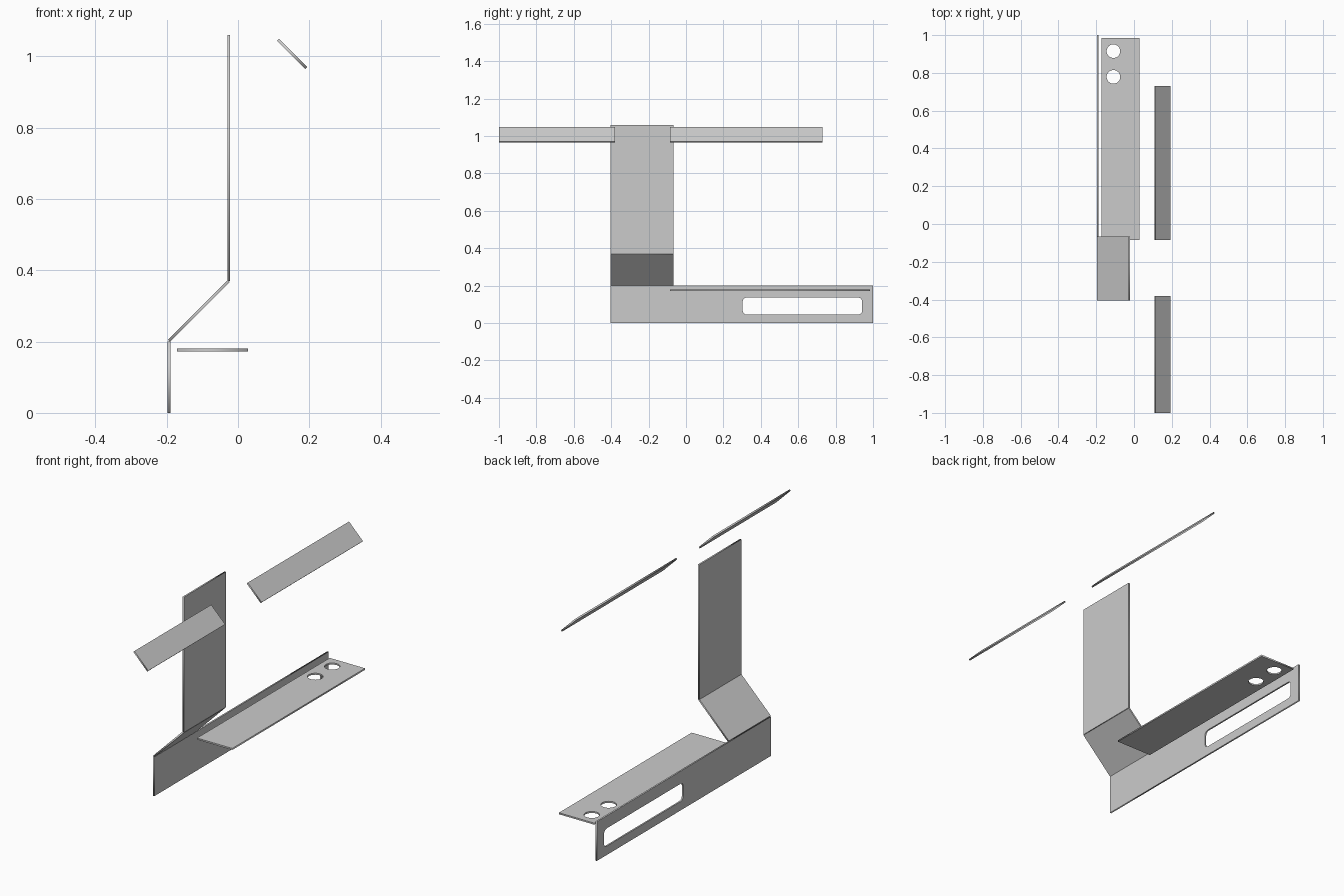
import bpy
from math import atan2, cos, hypot, pi, sin

if "Cube" in bpy.data.objects:
    bpy.data.objects.remove(bpy.data.objects["Cube"])

T = 0.008  # sheet thickness


def rounded_rect(x0, x1, y0, y1, r=0.0, n=6):
    if r == 0:
        return [(x0, y0), (x1, y0), (x1, y1), (x0, y1)]
    pts = []
    corners = [(x1 - r, y1 - r), (x0 + r, y1 - r), (x0 + r, y0 + r), (x1 - r, y0 + r)]
    for k, (cx, cy) in enumerate(corners):
        for i in range(n + 1):
            a = (k + i / n) * pi / 2
            pts.append((cx + r * cos(a), cy + r * sin(a)))
    return pts


def circle(cx, cy, r, n=40):
    return [(cx + r * cos(2 * pi * i / n), cy + r * sin(2 * pi * i / n)) for i in range(n)]


def panel(name, start, end, y0, y1, holes=()):
    """Flat sheet whose edge runs start -> end in the XZ plane; holes use (distance, y)."""
    dx, dz = end[0] - start[0], end[1] - start[1]
    curve = bpy.data.curves.new(name, 'CURVE')
    curve.dimensions = '2D'
    curve.fill_mode = 'BOTH'
    curve.extrude = T / 2
    for loop in [rounded_rect(0, hypot(dx, dz), y0, y1), *holes]:
        spline = curve.splines.new('POLY')
        spline.points.add(len(loop) - 1)
        for p, (x, y) in zip(spline.points, loop):
            p.co = (x, y, 0, 1)
        spline.use_cyclic_u = True
    obj = bpy.data.objects.new(name, curve)
    bpy.context.collection.objects.link(obj)
    obj.location = (start[0], 0, start[1])
    obj.rotation_euler.y = -atan2(dz, dx)
    bpy.ops.object.select_all(action='DESELECT')
    obj.select_set(True)
    bpy.context.view_layer.objects.active = obj
    bpy.ops.object.convert(target='MESH')
    return bpy.context.object


# Long upright base plate with a rounded slot
panel("base_plate", (-0.193, 0), (-0.193, 0.2), -0.404, 1.0,
      [rounded_rect(0.045, 0.136, 0.303, 0.942, 0.022)])

# Cranked bracket: sloping part and tall upright
panel("bracket_slope", (-0.193, 0.202), (-0.026, 0.37), -0.404, -0.066)
panel("bracket_upright", (-0.026, 0.37), (-0.026, 1.06), -0.404, -0.066)

# Flat shelf with two round holes
panel("shelf", (-0.171, 0.176), (0.028, 0.176), -0.086, 0.984,
      [circle(0.062, y, 0.036) for y in (0.779, 0.915)])

# Two tilted floating strips
for name, y0, y1 in (("front_strip", -1.0, -0.38), ("rear_strip", -0.086, 0.731)):
    panel(name, (0.112, 1.046), (0.191, 0.967), y0, y1)
